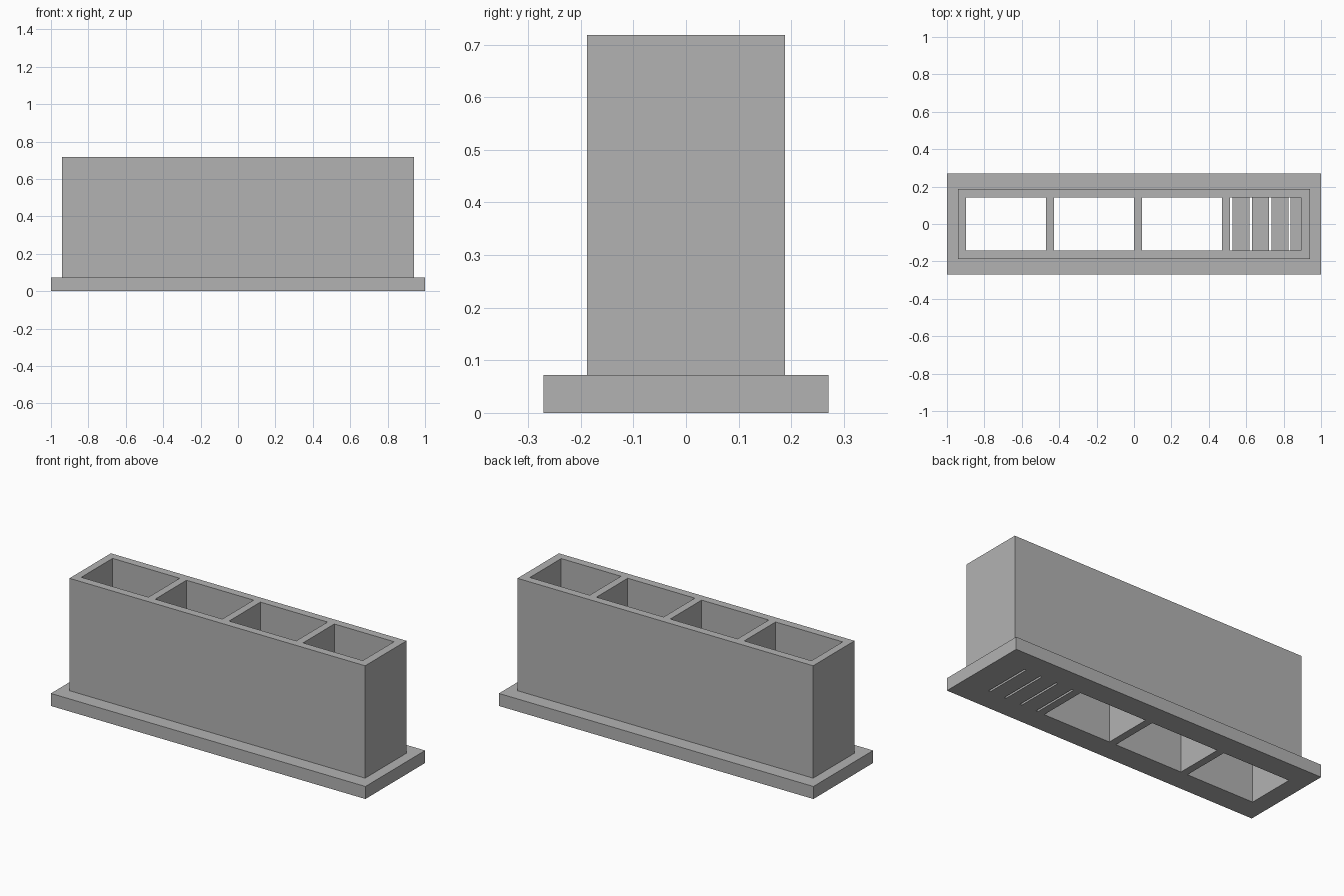
import bpy

# Remove the default cube
if "Cube" in bpy.data.objects:
    bpy.data.objects.remove(bpy.data.objects["Cube"], do_unlink=True)

BASE_TOP, TOP = 0.072, 0.718
CELL_Y = 0.142

# Single grey material
grey = bpy.data.materials.new("plain grey")
grey.use_nodes = True
colour = (0.45, 0.45, 0.45, 1)
grey.diffuse_color = colour
grey.node_tree.nodes["Principled BSDF"].inputs["Base Color"].default_value = colour


def box(name, x0, x1, half_y, z0, z1):
    """Axis-aligned box, symmetric in y."""
    bpy.ops.mesh.primitive_cube_add(size=1, location=((x0 + x1) / 2, 0, (z0 + z1) / 2))
    obj = bpy.context.object
    obj.name = name
    obj.scale = (x1 - x0, 2 * half_y, z1 - z0)
    bpy.ops.object.transform_apply(location=True, rotation=False, scale=True)
    return obj


def combine(target, other, operation):
    """Apply a boolean and discard the helper."""
    mod = target.modifiers.new(operation, 'BOOLEAN')
    mod.operation = operation
    mod.solver = 'EXACT'
    mod.object = other
    bpy.context.view_layer.objects.active = target
    bpy.ops.object.modifier_apply(modifier=mod.name)
    bpy.data.objects.remove(other, do_unlink=True)


# Flanged base and tall body joined into one block
holder = box("divided_holder", -1, 1, 0.271, 0, BASE_TOP)
body = box("body", -0.94, 0.94, 0.188, BASE_TOP / 2, TOP)
combine(holder, body, 'UNION')

# Three open cells passing right through
for i in range(3):
    x = -0.897 + i * 0.47
    combine(holder, box("cell_cutter", x, x + 0.427, CELL_Y, -0.1, 1), 'DIFFERENCE')

# Fourth cell with a floor, pierced by narrow drain slots
combine(holder, box("floored_cell_cutter", 0.513, 0.893, CELL_Y, BASE_TOP, 1), 'DIFFERENCE')
for i in range(4):
    x = 0.514 + i * 0.104
    combine(holder, box("slot_cutter", x, x + 0.012, CELL_Y - 0.001, -0.1, 0.1), 'DIFFERENCE')

holder.data.materials.clear()
holder.data.materials.append(grey)
for face in holder.data.polygons:
    face.material_index = 0
    face.use_smooth = False
